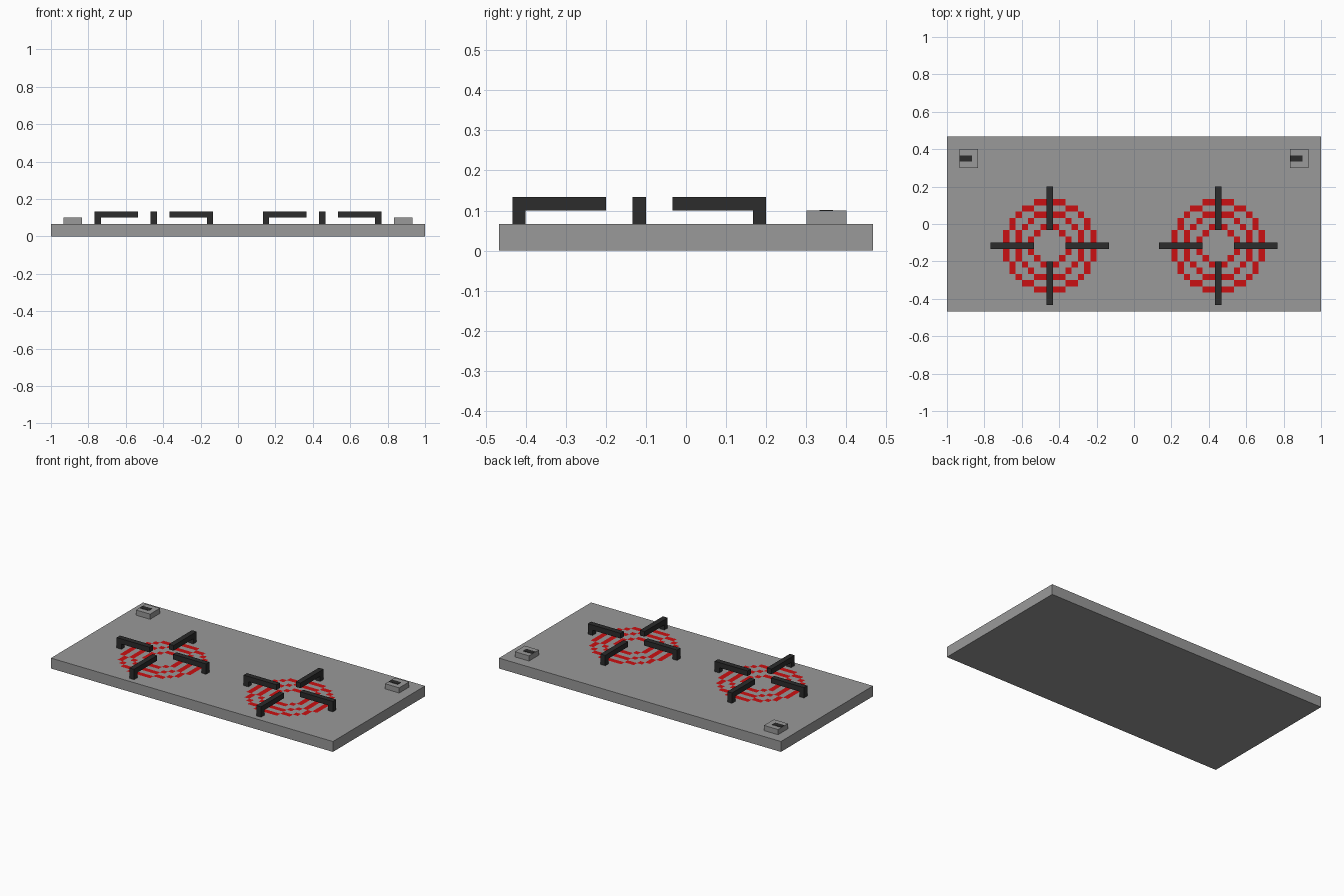
import bpy, bmesh
from mathutils import Vector

if "Cube" in bpy.data.objects:
    bpy.data.objects.remove(bpy.data.objects["Cube"])

U = 1 / 30          # grid unit
TOP = 2 * U         # cooktop surface height
BY = -3.5 * U       # burner centre in y


def material(name, rgb):
    m = bpy.data.materials.new(name)
    m.diffuse_color = (*rgb, 1)
    m.use_nodes = True
    m.node_tree.nodes["Principled BSDF"].inputs["Base Color"].default_value = m.diffuse_color
    return m


GREY = material("grey", (0.32, 0.32, 0.32))
BLACK = material("charcoal", (0.025, 0.025, 0.025))
RED = material("red", (0.6, 0.005, 0.006))


def finish(name, bm, mat):
    me = bpy.data.meshes.new(name)
    bm.to_mesh(me)
    bm.free()
    me.materials.append(mat)
    ob = bpy.data.objects.new(name, me)
    bpy.context.collection.objects.link(ob)
    return ob


def box(name, lo, hi, mat):
    lo, hi = Vector(lo), Vector(hi)
    bm = bmesh.new()
    bmesh.ops.create_cube(bm, size=1)
    for v in bm.verts:
        v.co = Vector((v.co[i] * (hi - lo)[i] + (lo + hi)[i] / 2 for i in range(3)))
    return finish(name, bm, mat)


def grate_arm(name, cx, cy, d):
    # L-shaped side profile, extruded one unit wide, pointing along d
    profile = [(9.5, 0), (9.5, 2), (2.5, 2), (2.5, 1), (8.5, 1), (8.5, 0)]
    side = Vector((-d[1], d[0], 0)) * U
    bm = bmesh.new()
    vs = [bm.verts.new(Vector((cx + d[0] * r * U, cy + d[1] * r * U, TOP + z * U)) - side / 2)
          for r, z in profile]
    f = bm.faces.new(vs)
    ext = bmesh.ops.extrude_face_region(bm, geom=[f])
    bmesh.ops.translate(bm, vec=side,
                        verts=[g for g in ext["geom"] if isinstance(g, bmesh.types.BMVert)])
    bmesh.ops.recalc_face_normals(bm, faces=bm.faces[:])
    finish(name, bm, BLACK)


def heating_rings(name, cx, cy):
    # three stepped rings made of unit squares, mirrored over eight octants
    octant = [(7, 0), (7, 1), (7, 2), (6, 3), (6, 4), (5, 5),
              (5, 0), (5, 1), (5, 2), (4, 3),
              (3, 0), (3, 1), (2, 2)]
    cells = {(sx * p, sy * q) for a, b in octant for p, q in ((a, b), (b, a))
             for sx in (1, -1) for sy in (1, -1)}
    bm = bmesh.new()
    for i, j in sorted(cells):
        bm.faces.new([bm.verts.new((cx + (i + a) * U, cy + (j + b) * U, TOP + 0.002))
                      for a, b in ((-.5, -.5), (.5, -.5), (.5, .5), (-.5, .5))])
    finish(name, bm, RED)


# cooktop slab
box("cooktop", (-1, -14 * U, 0), (1, 14 * U, TOP), GREY)

for label, s in (("left", -1), ("right", 1)):
    # burner: red rings and four grate arms
    cx = s * 13.5 * U
    heating_rings(label + "_heating_rings", cx, BY)
    for n, d in enumerate(((1, 0), (0, 1), (-1, 0), (0, -1))):
        grate_arm(f"{label}_grate_arm_{n + 1}", cx, BY, d)
    # control knob with pointer mark
    kx = s * 26.5 * U
    box(label + "_knob", (kx - 1.5 * U, 9 * U, TOP), (kx + 1.5 * U, 12 * U, 3 * U), GREY)
    box(label + "_knob_mark", (kx - 1.45 * U, 10 * U, 3 * U),
        (kx + 0.5 * U, 11 * U, 3 * U + 0.002), BLACK)
